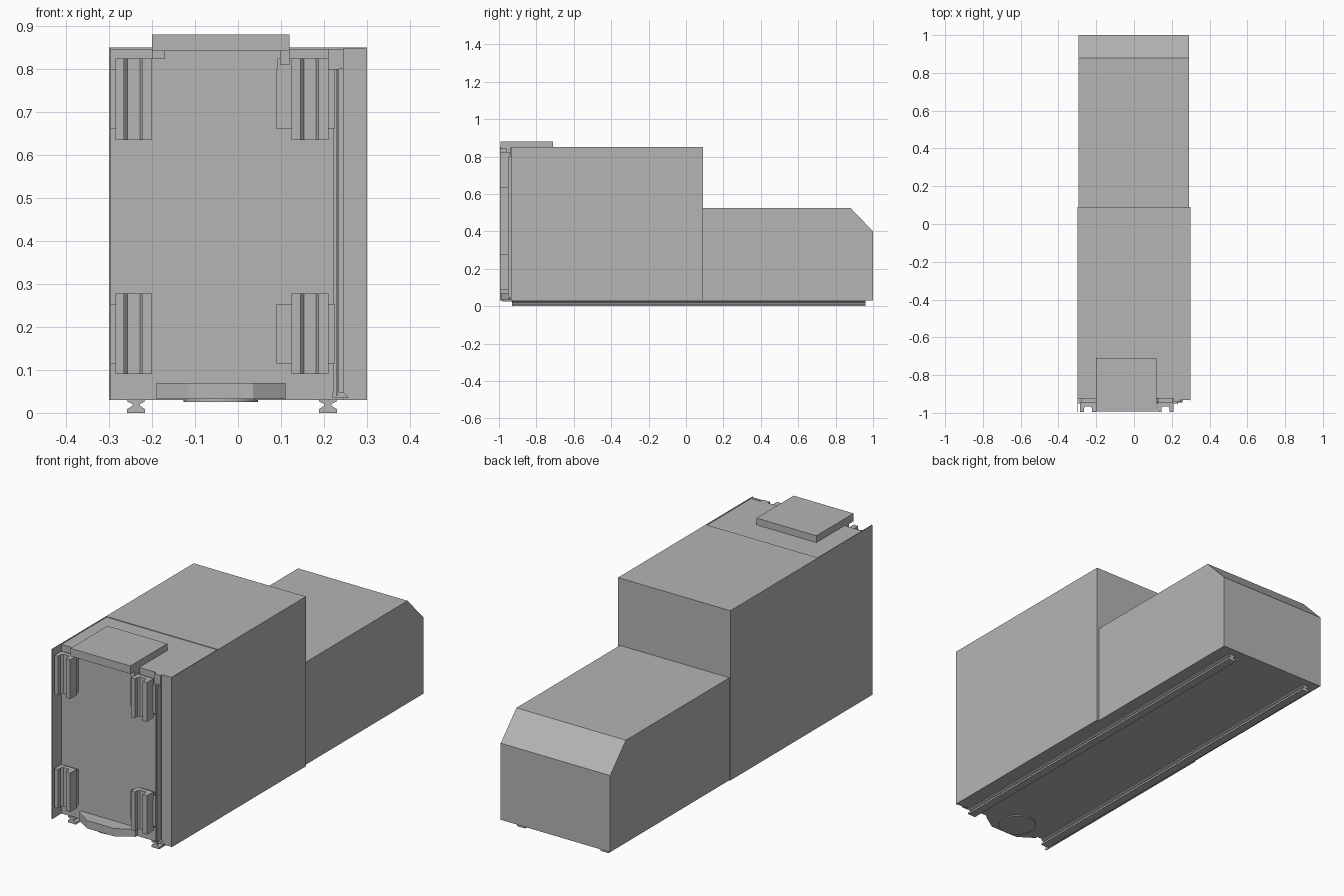
import bpy
import bmesh
import math

cube = bpy.data.objects.get("Cube")
if cube:
    bpy.data.objects.remove(cube, do_unlink=True)

grey = bpy.data.materials.new("plain grey")
grey.use_nodes = True
COLOUR = (0.46, 0.46, 0.46, 1)
grey.diffuse_color = COLOUR
grey.node_tree.nodes["Principled BSDF"].inputs["Base Color"].default_value = COLOUR


def prism(name, outline, axis, low, high):
    """Extrude a 2D outline along an axis; it lies in the other two, in x-y-z order."""
    def place(a, b, c):
        return {"x": (c, a, b), "y": (a, c, b), "z": (a, b, c)}[axis]
    bm = bmesh.new()
    base = bm.faces.new([bm.verts.new(place(a, b, low)) for a, b in outline])
    top = bmesh.ops.extrude_face_region(bm, geom=[base])["geom"]
    bmesh.ops.translate(bm, vec=place(0, 0, high - low),
                        verts=[v for v in top if isinstance(v, bmesh.types.BMVert)])
    bmesh.ops.recalc_face_normals(bm, faces=bm.faces)
    mesh = bpy.data.meshes.new(name)
    bm.to_mesh(mesh)
    bm.free()
    mesh.materials.append(grey)
    obj = bpy.data.objects.new(name, mesh)
    bpy.context.collection.objects.link(obj)
    return obj


def box(name, x, y, z):
    return prism(name, [(x[0], y[0]), (x[1], y[0]), (x[1], y[1]), (x[0], y[1])], "z", *z)


# Main housings: tall front cabinet and low rear one with a sloped back edge
box("front_cabinet", (-0.297, 0.297), (-0.925, 0.088), (0.03, 0.847))
box("cabinet_cover", (-0.298, 0.298), (-0.58, 0.09), (0.032, 0.85))
prism("rear_cabinet", [(0.08, 0.03), (1, 0.03), (1, 0.4), (0.88, 0.525), (0.08, 0.525)],
      "x", -0.295, 0.29)

# Thin side panels; the right one reaches further forward
box("right_side_panel", (-0.3, -0.296), (-0.995, 0.09), (0.03, 0.85))
box("left_side_panel", (0.296, 0.3), (-0.935, 0.09), (0.03, 0.85))

# Front trim along the left edge
box("front_left_column", (0.245, 0.298), (-0.932, -0.92), (0.03, 0.849))
box("front_left_strip", (0.222, 0.235), (-0.945, -0.92), (0.04, 0.8))
box("front_left_lip", (0.228, 0.233), (-0.952, -0.94), (0.04, 0.8))
box("front_top_tab", (0.21, 0.245), (-0.94, -0.92), (0.8, 0.847))
prism("front_bottom_tab", [(0.22, 0.035), (0.257, 0.035), (0.247, 0.047), (0.22, 0.047)],
      "y", -0.945, -0.92)

# Top plate and its front brackets
box("top_plate", (-0.2, 0.12), (-0.993, -0.71), (0.842, 0.88))
box("right_plate_bracket", (-0.2, -0.17), (-0.96, -0.92), (0.823, 0.843))
box("left_plate_bracket", (0.098, 0.12), (-0.96, -0.92), (0.81, 0.843))

# Four grooved clamps with their mounting plates
CLAMP = [(0, -0.945), (0, -0.995), (0.02, -0.995), (0.02, -0.975), (0.028, -0.965),
         (0.057, -0.965), (0.062, -0.975), (0.062, -0.995), (0.085, -0.995), (0.085, -0.945)]
for level, low, high in (("lower", 0.09, 0.278), ("upper", 0.635, 0.825)):
    for side, start in (("right", -0.285), ("left", 0.125)):
        prism(f"{level}_{side}_clamp", [(start + x, y) for x, y in CLAMP], "z", low, high)
        box(f"{level}_{side}_clamp_base", (start + 0.005, start + 0.08), (-0.95, -0.92),
            (low + 0.01, high - 0.01))
    box(f"{level}_right_mount", (-0.297, -0.21), (-0.95, -0.92), (low + 0.025, high - 0.025))
    box(f"{level}_left_mount", (0.09, 0.224), (-0.95, -0.92), (low + 0.025, high - 0.025))
box("upper_inner_mount", (0.092, 0.125), (-0.948, -0.92), (0.66, 0.825))

# Tapered front foot and round pad beneath it
prism("front_foot", [(-0.19, -0.92), (-0.19, -0.94), (-0.115, -0.99), (0.035, -0.99),
                     (0.11, -0.94), (0.11, -0.92)], "z", 0.032, 0.07)
pad = prism("round_pad", [(-0.04 + 0.087 * math.cos(math.tau * i / 40),
                           -0.895 + 0.087 * math.sin(math.tau * i / 40)) for i in range(40)],
            "z", 0.025, 0.036)
pad.data.shade_smooth()
pad.data.set_sharp_from_angle(angle=math.radians(30))

# Waisted rails under the body
HALF_RAIL = [(0.021, 0), (0.021, 0.009), (0.009, 0.016), (0.009, 0.021), (0.02, 0.026), (0.02, 0.032)]
for side, centre in (("right", -0.237), ("left", 0.209)):
    outline = [(centre + x, z) for x, z in HALF_RAIL]
    outline += [(centre - x, z) for x, z in reversed(HALF_RAIL)]
    prism(f"{side}_rail", outline, "y", -0.93, 0.96)
